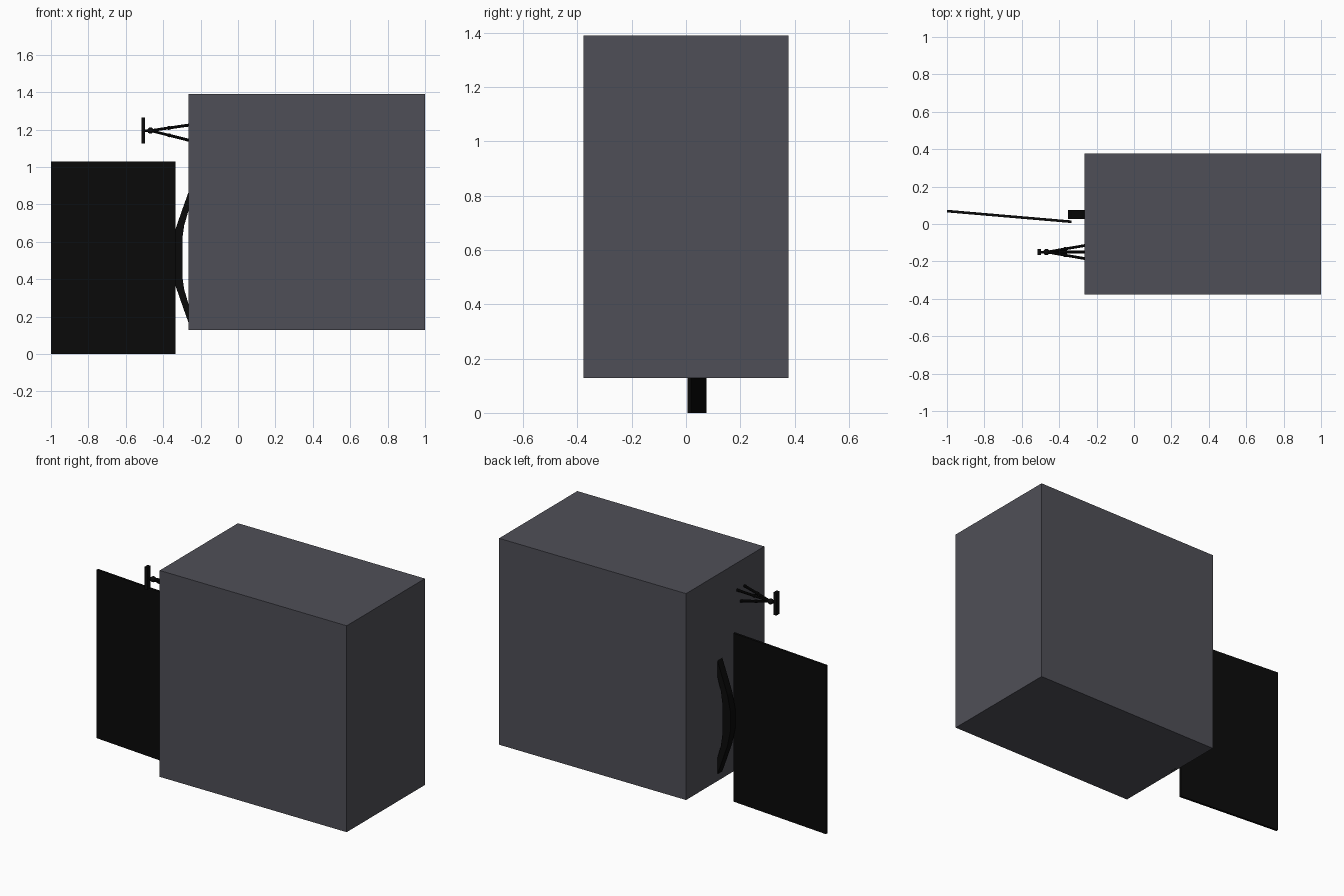
import bpy, bmesh, math
from mathutils import Vector

if "Cube" in bpy.data.objects:
    bpy.data.objects.remove(bpy.data.objects["Cube"])


def material(name, rgb):
    m = bpy.data.materials.new(name)
    m.diffuse_color = (*rgb, 1)
    m.use_nodes = True
    m.node_tree.nodes["Principled BSDF"].inputs["Base Color"].default_value = m.diffuse_color
    return m


GREY = material("dark_grey", (0.078, 0.078, 0.095))
BLACK = material("black", (0.003, 0.003, 0.003))


def finish(name, bm, mat):
    bmesh.ops.recalc_face_normals(bm, faces=bm.faces)
    me = bpy.data.meshes.new(name)
    bm.to_mesh(me)
    bm.free()
    me.materials.append(mat)
    ob = bpy.data.objects.new(name, me)
    bpy.context.collection.objects.link(ob)
    return ob


def prism(name, points, direction, mat):
    """Extrude a flat outline along a direction."""
    bm = bmesh.new()
    face = bm.faces.new([bm.verts.new(p) for p in points])
    res = bmesh.ops.extrude_face_region(bm, geom=[face])
    verts = [g for g in res["geom"] if isinstance(g, bmesh.types.BMVert)]
    bmesh.ops.translate(bm, verts=verts, vec=direction)
    return finish(name, bm, mat)


def box(name, lo, hi, mat):
    (x0, y0, z0), (x1, y1, z1) = lo, hi
    return prism(name, [(x0, y0, z0), (x1, y0, z0), (x1, y1, z0), (x0, y1, z0)],
                 (0, 0, z1 - z0), mat)


def rod(name, a, b, r0, r1, mat):
    a, b = Vector(a), Vector(b)
    bm = bmesh.new()
    bmesh.ops.create_cone(bm, cap_ends=True, segments=10, radius1=r0, radius2=r1,
                          depth=(b - a).length)
    bm.transform((b - a).to_track_quat('Z', 'Y').to_matrix().to_4x4())
    bmesh.ops.translate(bm, verts=bm.verts, vec=(a + b) / 2)
    return finish(name, bm, mat)


# Large cabinet block
box("cabinet", (-0.265, -0.378, 0.128), (1.0, 0.378, 1.39), GREY)

# Thin panel, slightly swung in plan
t = 0.007
prism("thin_panel", [(-1.0, 0.069 - t, 0), (-0.333, 0.012 - t, 0),
                     (-0.333, 0.012 + t, 0), (-1.0, 0.069 + t, 0)],
      (0, 0, 1.03), BLACK)

# Bowed handle strip: outer curve then inner curve, mirrored about its mid height
mid = 0.517
outer = [(-0.25, 0.39), (-0.30, 0.25), (-0.333, 0.155), (-0.353, 0.06)]
inner = [(-0.298, 0.10), (-0.288, 0.17), (-0.25, 0.30)]
upper = outer[::1]
profile = ([(x, mid + d) for x, d in upper] + [(x, mid - d) for x, d in reversed(upper)]
           + [(x, mid - d) for x, d in reversed(inner)] + [(x, mid + d) for x, d in inner])
prism("bowed_handle", [(x, 0.028, z) for x, z in profile], (0, 0.047, 0), BLACK)

# Small three-legged bracket
hub = Vector((-0.468, -0.15, 1.195))
for i, (y, z) in enumerate([(-0.113, 1.226), (-0.187, 1.226), (-0.15, 1.14)]):
    end = Vector((-0.25, y, z))
    rod(f"bracket_leg_{i + 1}", hub, end, 0.007, 0.008, BLACK)
    a, b = hub.lerp(end, 0.43), hub.lerp(end, 0.49)
    rod(f"bracket_leg_collar_{i + 1}", a, b, 0.010, 0.010, BLACK)
bm = bmesh.new()
bmesh.ops.create_uvsphere(bm, u_segments=14, v_segments=8, radius=0.017)
bmesh.ops.translate(bm, verts=bm.verts, vec=hub)
for f in bm.faces:
    f.smooth = True
finish("bracket_ball", bm, BLACK)
rod("bracket_stem", hub, (-0.505, -0.15, 1.195), 0.007, 0.007, BLACK)
box("bracket_end_plate", (-0.517, -0.166, 1.127), (-0.497, -0.135, 1.264), BLACK)
